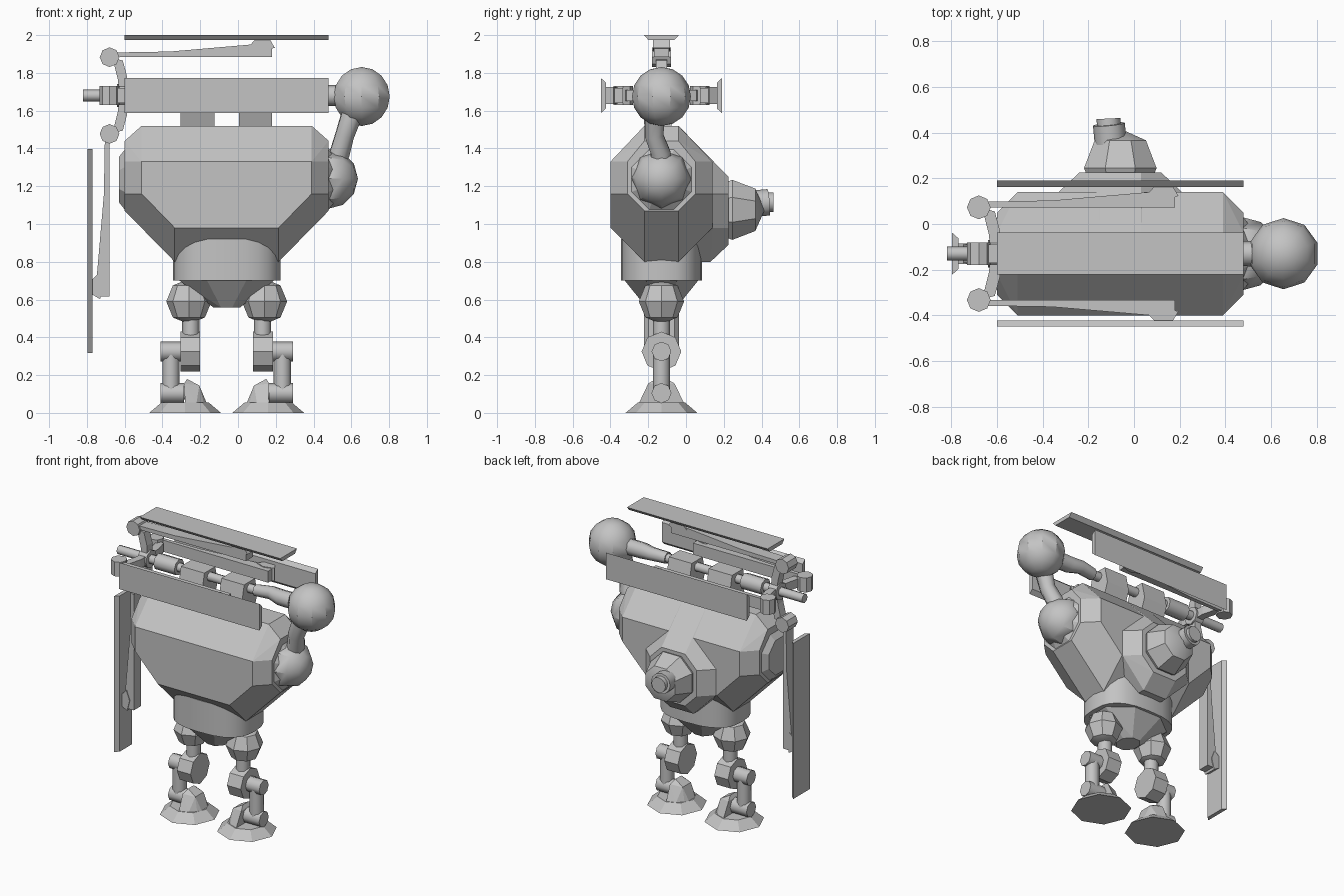
import bpy, bmesh, math
from mathutils import Matrix, Vector

if "Cube" in bpy.data.objects:
    bpy.data.objects.remove(bpy.data.objects["Cube"])

CX, CY = -0.06, -0.13          # centre line of the machine
T, R = Matrix.Translation, Matrix.Rotation
grey = bpy.data.materials.new("plain grey")
grey.diffuse_color = (0.55, 0.55, 0.55, 1)
grey.use_nodes = True
grey.node_tree.nodes["Principled BSDF"].inputs["Base Color"].default_value = grey.diffuse_color


def finish(name, bm, smooth=0, mat=Matrix()):
    bm.transform(mat)
    bmesh.ops.recalc_face_normals(bm, faces=bm.faces)
    for f in bm.faces:
        f.smooth = smooth > 0
    for e in bm.edges:
        e.smooth = e.calc_face_angle(0) < math.radians(smooth)
    me = bpy.data.meshes.new(name)
    bm.to_mesh(me)
    bm.free()
    me.materials.append(grey)
    ob = bpy.data.objects.new(name, me)
    bpy.context.collection.objects.link(ob)


def hull(name, pts, smooth=0, mat=Matrix()):
    bm = bmesh.new()
    vs = [bm.verts.new(p) for p in pts]
    bmesh.ops.convex_hull(bm, input=vs)
    bmesh.ops.delete(bm, geom=[v for v in bm.verts if not v.link_faces], context='VERTS')
    bmesh.ops.dissolve_limit(bm, angle_limit=0.02, verts=bm.verts, edges=bm.edges)
    finish(name, bm, smooth, mat)


def sym(hx, hy, z):
    """Four points mirrored about the centre line."""
    return [(CX + sx * hx, CY + sy * hy, z) for sx in (-1, 1) for sy in (-1, 1)]


def tube(name, pts, radii, sides=8, mat=Matrix(), smooth=50):
    bm = bmesh.new()
    pts = [Vector(p) for p in pts]
    q = (pts[-1] - pts[0]).to_track_quat('Z', 'Y')
    rings = []
    for p, r in zip(pts, radii):
        rings.append([bm.verts.new(p + q @ Vector((r * math.cos(a), r * math.sin(a), 0)))
                      for a in [2 * math.pi * i / sides for i in range(sides)]])
    for a, b in zip(rings, rings[1:]):
        for i in range(sides):
            j = (i + 1) % sides
            bm.faces.new((a[i], a[j], b[j], b[i]))
    bm.faces.new(rings[0])
    bm.faces.new(rings[-1])
    finish(name, bm, smooth, mat)


def ball(name, c, r, seg=8, rings=4, rot=Matrix(), smooth=35):
    bm = bmesh.new()
    bmesh.ops.create_uvsphere(bm, u_segments=seg, v_segments=rings, radius=r)
    finish(name, bm, smooth, T(c) @ rot)


def slab(name, prof, w, mat):
    """Side profile (x, z) extruded across y."""
    bm = bmesh.new()
    f = bm.faces.new([bm.verts.new((x, -w, z)) for x, z in prof])
    g = bmesh.ops.extrude_face_region(bm, geom=[f])
    bmesh.ops.translate(bm, vec=(0, 2 * w, 0),
                        verts=[v for v in g['geom'] if isinstance(v, bmesh.types.BMVert)])
    finish(name, bm, 0, mat)


# torso: chamfered box with a tapered underside
hull("torso", sym(.45, .09, 1.52) + sym(.54, .09, 1.44) + sym(.45, .27, 1.33)
     + sym(.54, .18, 1.33) + sym(.45, .27, 1.16) + sym(.54, .18, 1.16)
     + sym(.275, .27, .98) + sym(.54, .09, 1.07) + sym(.275, .09, .80))

# rear bulge
back = []
for s in (-1, 1):
    back += [(CX + s * x, y, z) for x, y, z in (
        (.09, .225, .89), (.09, .225, 1.25), (.18, .225, .98), (.18, .225, 1.16),
        (.27, .14, .98), (.27, .14, 1.16), (.09, .13, .80), (.09, -.04, 1.52), (.09, -.04, .80))]
hull("rear_bulge", back)

# rear ball with stepped nozzle
ball("rear_ball", (CX, .245, 1.075), .172, rot=R(math.pi / 2, 4, 'X') @ R(math.pi / 8, 4, 'Z'))
tube("rear_nozzle", [(-.10, .33, 1.105), (-.11, .437, 1.115)], [.07, .07], 12)
tube("rear_nozzle_tip", [(-.11, .42, 1.115), (-.112, .462, 1.115)], [.052, .052], 12)

# side caps and shoulder ball
for s, side in ((-1, "left"), (1, "right")):
    tube(side + "_cap", [(CX + s * .53, CY, 1.235), (CX + s * .57, CY, 1.235)],
         [.185, .13], mat=T((0, CY, 1.235)) @ R(math.pi / 8, 4, 'X') @ T((0, -CY, -1.235)), smooth=0)
ball("shoulder_ball", (.475, CY, 1.24), .16, rings=6, rot=R(math.pi / 2, 4, 'Y'))

# waist and keel
ring = [2 * math.pi * i / 24 for i in range(24)]
rnd = lambda c: math.copysign(abs(c) ** .75, c)
hull("waist", [(CX + .285 * rnd(math.cos(a)), CY + .215 * rnd(math.sin(a)), z)
               for a in ring for z in (.70, .92)], 30)
hull("keel", [(CX + hx * math.cos(a), CY + hy * math.sin(a), z)
              for hx, hy, z in ((.27, .21, .70), (.075, .085, .557))
              for a in [math.pi / 8 + math.pi / 4 * i for i in range(8)]])

# legs
for s, side in ((-1, "left"), (1, "right")):
    P = lambda dx, z, dy=0: (CX + s * dx, CY + dy, z)
    ball(side + "_hip_ball", P(.20, .59), .12)
    tube(side + "_thigh", [P(.19, .52), P(.19, .33)], [.046, .046])
    tube(side + "_knee_disc", [P(.14, .325), P(.245, .325)], [.105, .105], smooth=0)
    tube(side + "_knee_pin", [P(.24, .325), P(.35, .325)], [.052, .052])
    tube(side + "_shin", [P(.295, .325), P(.295, .105)], [.046, .046])
    tube(side + "_ankle", [P(.225, .105), P(.35, .105)], [.053, .053])
    tube(side + "_ankle_pin", [P(.17, .105), P(.23, .105)], [.035, .035])
    tube(side + "_foot", [P(.22, 0), P(.22, .055)], [.19, .125], smooth=0)
    hull(side + "_toe_dome", [P(dx, z, t * dy) for t in (-1, 1) for dx, z, dy in (
        (.22, .05, .12), (.225, .155, .07), (.21, .18, .03), (.145, .145, .045),
        (.12, .05, .06), (.105, .05, .03), (.16, .05, .10))])

# arm: forearm, elbow ball, upper arm
tube("forearm", [(.505, -.13, 1.30), (.54, -.135, 1.38), (.565, -.17, 1.47), (.61, -.165, 1.60)],
     [.058, .056, .053, .06])
ball("elbow_ball", (.655, CY, 1.675), .156, 10, 8)
tube("upper_arm", [(.23, CY, 1.68), (.34, CY + .015, 1.685), (.42, CY, 1.68), (.56, CY, 1.68)],
     [.04, .045, .054, .056])

# central barrel on its two mounts
tube("barrel_rod", [(-.82, CY, 1.68), (.26, CY, 1.68)], [.031, .031])
tube("barrel_sleeve", [(-.52, CY, 1.68), (-.36, CY, 1.68)], [.055, .055])
tube("barrel_hub", [(-.64, CY, 1.68), (-.575, CY, 1.68)], [.06, .06])
for i, (x0, x1) in enumerate(((-.305, -.125), (.005, .18))):
    hull("barrel_mount_%d" % (i + 1), [(x, CY + t * w, z) for x in (x0, x1) for t in (-1, 1)
                                       for w, z in ((.045, 1.50), (.085, 1.61), (.06, 1.725))])

# four petals around the barrel, the lowest one folded down
for name, ang, fold in (("top", 0, 0), ("front", 90, 0), ("rear", -90, 0), ("hanging", 180, -90)):
    hub = T((0, CY, 1.68)) @ R(math.radians(ang), 4, 'X')
    knob = hub @ T((-.68, 0, .203))
    arm = knob @ R(math.radians(fold), 4, 'Y')
    slab(name + "_link", [(-.63, 0), (-.585, 0), (-.587, .10), (-.61, .185),
                          (-.665, .20), (-.635, .08)], .03, hub)
    tube(name + "_knob", [(0, -.05, 0), (0, .05, 0)], [.052, .052], mat=knob, smooth=0)
    slab(name + "_rail", [(.03, 0), (.03, .025), (.32, .03), (.76, .068), (.86, .045), (.86, 0)],
         .04, arm)
    slab(name + "_pad", [(.735, .055), (.77, .092), (.85, .092), (.875, .05), (.80, .03)], .045, arm)
    hull(name + "_plate", [(x, t * w, z) for x in (.08, 1.16) for t in (-1, 1)
                           for w, z in ((.092, .117), (.068, .09))], mat=arm)
